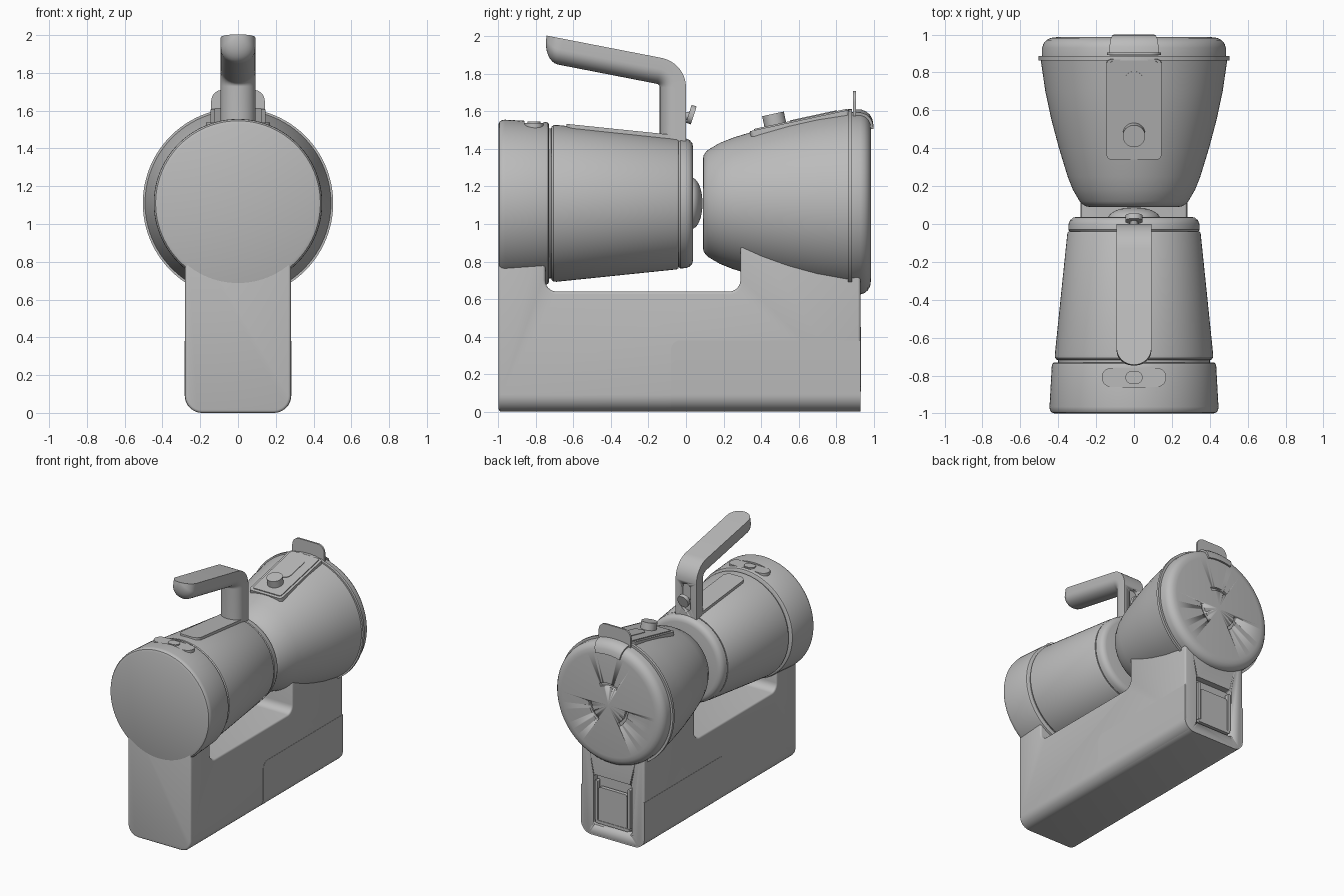
import bpy, bmesh
from math import sin, cos, pi, radians, sqrt
from mathutils import Matrix, Vector

if "Cube" in bpy.data.objects:
    bpy.data.objects.remove(bpy.data.objects["Cube"])

AXIS = 1.11  # height of the barrel axis
grey = bpy.data.materials.new("plain grey")
grey.use_nodes = True
grey.diffuse_color = (0.5, 0.5, 0.5, 1)
grey.node_tree.nodes["Principled BSDF"].inputs["Base Color"].default_value = (0.5, 0.5, 0.5, 1)


def finish(name, bm, angle=32):
    bmesh.ops.recalc_face_normals(bm, faces=bm.faces)
    mesh = bpy.data.meshes.new(name)
    bm.to_mesh(mesh)
    bm.free()
    obj = bpy.data.objects.new(name, mesh)
    bpy.context.collection.objects.link(obj)
    mesh.materials.append(grey)
    bpy.ops.object.select_all(action="DESELECT")
    obj.select_set(True)
    bpy.context.view_layer.objects.active = obj
    bpy.ops.object.shade_smooth_by_angle(angle=radians(angle))
    return obj


def skin(name, rings, loop=False):
    """Join equal rings of points into a surface, closing the ends."""
    bm = bmesh.new()
    rows = [[bm.verts.new(p) for p in ring] for ring in rings]
    n = len(rows[0])
    for a, b in zip(rows, rows[1:] + rows[:1] if loop else rows[1:]):
        for i in range(n):
            j = (i + 1) % n
            bm.faces.new((a[i], a[j], b[j], b[i]))
    if not loop:
        bm.faces.new(rows[0])
        bm.faces.new(rows[-1])
    return finish(name, bm)


def around(y, r, a):
    return (r * sin(a), y, AXIS + r * cos(a))


def revolve(name, profile, n=96):
    """Turn a (y, radius) profile about the barrel axis."""
    return skin(name, [[around(y, r, 2 * pi * i / n) for i in range(n)] for y, r in profile])


def sector(name, profile, start, end, n=10):
    """Sweep a closed (y, radius) profile through part of a turn, in degrees from the top."""
    return skin(name, [[around(y, r, radians(start + (end - start) * i / n)) for y, r in profile]
                       for i in range(n + 1)])


def rounded(w, h, r, n=8):
    """Rounded rectangle outline with half sizes w and h."""
    pts = []
    for k, (sx, sy) in enumerate(((1, 1), (-1, 1), (-1, -1), (1, -1))):
        for i in range(n + 1):
            a = pi / 2 * (k + i / n)
            pts.append((sx * (w - r) + r * cos(a), sy * (h - r) + r * sin(a)))
    return pts


def plate(name, outline, low, high, place, tilt=0):
    """Extrude an outline along its local z, tilt it about x and place it."""
    m = Matrix.Translation(place) @ Matrix.Rotation(radians(tilt), 4, "X")
    return skin(name, [[m @ Vector((u, v, w)) for u, v in outline] for w in (low, high)])


def cut(obj, cutter, keep=False):
    mod = obj.modifiers.new("cut", "BOOLEAN")
    mod.operation, mod.object, mod.solver = "DIFFERENCE", cutter, "EXACT"
    bpy.context.view_layer.objects.active = obj
    bpy.ops.object.modifier_apply(modifier="cut")
    if not keep:
        bpy.data.objects.remove(cutter)


def block(name, profile, half, corner, soft):
    """Extrude a (y, z) profile across x, with round lower corners and soft edges."""
    bm = bmesh.new()
    face = bm.faces.new([bm.verts.new((-half, y, z)) for y, z in profile])
    ext = bmesh.ops.extrude_face_region(bm, geom=[face])
    bmesh.ops.translate(bm, vec=(2 * half, 0, 0),
                        verts=[v for v in ext["geom"] if isinstance(v, bmesh.types.BMVert)])
    bmesh.ops.recalc_face_normals(bm, faces=bm.faces)
    floor = min(z for _, z in profile) + 0.001
    low = [e for e in bm.edges if all(v.co.z < floor for v in e.verts)
           and abs(e.verts[0].co.x - e.verts[1].co.x) < 0.001]
    bmesh.ops.bevel(bm, geom=low, offset=corner, segments=9, profile=0.5, affect="EDGES")
    if soft:
        sharp = [e for e in bm.edges if e.calc_face_angle(0) > 0.6]
        bmesh.ops.bevel(bm, geom=sharp, offset=soft, segments=3, profile=0.5, affect="EDGES")
    return finish(name, bm)


def arc(cy, cz, r, a0, a1, n=6):
    return [(cy + r * cos(radians(a0 + (a1 - a0) * i / n)),
             cz + r * sin(radians(a0 + (a1 - a0) * i / n))) for i in range(n + 1)]


# Base with two columns that run up into the barrels
base = block("base", [(-0.999, 0), (0.93, 0), (0.93, 1), (0.29, 1)]
             + arc(0.23, 0.7, 0.06, 0, -90) + arc(-0.69, 0.7, 0.06, 270, 180)
             + [(-0.75, 1), (-0.999, 1)], 0.28, 0.09, 0.014)
door = block("battery_door", [(-0.08, 0.001), (0.929, 0.001), (0.929, 0.38)]
             + arc(-0.03, 0.33, 0.05, 90, 180), 0.282, 0.09, 0)

# Latch in the rear of the base
recess = plate("recess_cutter", rounded(0.17, 0.2, 0.02), -0.025, 0.05, (0, 0.93, 0.29), 90)
recess.location.y += 0.0
cut(base, recess, keep=True)
cut(door, recess)
for side in (-1, 1):
    plate("latch_rail", rounded(0.012, 0.16, 0.01), -0.003, 0.03,
          (side * 0.145, 0.93, 0.29), 90)
plate("latch_panel", rounded(0.125, 0.14, 0.015), 0.0, 0.03, (0, 0.93, 0.26), 90)
plate("latch_lip", rounded(0.15, 0.012, 0.01), -0.004, 0.03, (0, 0.93, 0.12), 90)

# Front barrel
cap = revolve("front_cap", [(-1, 0.001), (-1, 0.42), (-0.994, 0.436), (-0.982, 0.444), (-0.965, 0.446),
                            (-0.75, 0.434), (-0.736, 0.43), (-0.73, 0.42), (-0.73, 0.001)])
cut(cap, plate("oval_cutter", rounded(0.17, 0.05, 0.049), 0, 0.1, (0, -0.81, 1.533)))
plate("oval_plate", rounded(0.17, 0.05, 0.049), -0.05, 0.003, (0, -0.81, 1.535))
plate("oval_button", rounded(0.045, 0.034, 0.033), -0.02, 0.012, (0, -0.81, 1.535))
revolve("front_neck", [(-0.75, 0.001), (-0.75, 0.4), (-0.7, 0.4), (-0.7, 0.001)])
revolve("front_barrel", [(-0.72, 0.001), (-0.72, 0.395), (-0.716, 0.409), (-0.706, 0.417), (-0.69, 0.418),
                         (-0.05, 0.352), (-0.04, 0.346), (-0.04, 0.001)])
revolve("barrel_ring", [(-0.045, 0.001), (-0.045, 0.335), (-0.03, 0.347), (0, 0.345), (0.02, 0.337),
                        (0.033, 0.322), (0.038, 0.3), (0.038, 0.001)])
revolve("dome", [(0.03 + 0.058 * sin(pi / 2 * i / 8), 0.001 + 0.135 * cos(pi / 2 * i / 8))
                 for i in range(9)])
plate("barrel_panel", rounded(0.088, 0.3, 0.05), -0.04, 0.012, (0, -0.34, 1.491), -5.9)

# Rear bowl, rim and lid
revolve("rear_bowl", [(0.09, 0.001), (0.09, 0.235), (0.094, 0.256), (0.105, 0.273), (0.12, 0.287),
                      (0.18, 0.322), (0.25, 0.35), (0.4, 0.396), (0.55, 0.436), (0.7, 0.468),
                      (0.87, 0.493), (0.87, 0.001)])
revolve("rim", [(0.864, 0.001), (0.864, 0.504), (0.886, 0.504), (0.886, 0.001)])
lid = revolve("rear_lid", [(0.88, 0.001), (0.88, 0.486), (0.93, 0.485), (0.952, 0.478), (0.97, 0.463),
                           (0.982, 0.44), (0.986, 0.41), (0.986, 0.001)])
for middle in (0, 120, 240):
    cut(lid, sector("slot_cutter", [(0.965, 0.15), (0.965, 0.175), (1.05, 0.175), (1.05, 0.15)],
                    middle - 27, middle + 27))

# Clip over the lid with its finger tab
sector("lid_clip", [(0.89, 0.45), (0.89, 0.502), (0.935, 0.5), (0.96, 0.49), (0.98, 0.473),
                    (0.994, 0.448), (1, 0.41), (0.97, 0.41)], -15, 15, 16)
plate("finger_tab", rounded(0.142, 0.09, 0.06), -0.007, 0.007, (0, 0.898, 1.62), 90)

# Switch panel on top of the bowl
TILT = 12.2
panel = Matrix.Translation((0, 0.605, 1.548)) @ Matrix.Rotation(radians(TILT), 4, "X")
for name, w, h, r, v, low, high in (
        ("switch_frame", 0.145, 0.27, 0.025, 0, -0.03, 0.004),
        ("switch_panel", 0.125, 0.255, 0.015, 0.008, -0.02, 0.011),
        ("switch_track", 0.05, 0.128, 0.049, 0.08, -0.02, 0.015),
        ("switch_knob", 0.059, 0.059, 0.058, -0.13, -0.02, 0.068)):
    plate(name, rounded(w, h, r), low, high, panel @ Vector((0, v, 0)), TILT)

# Handle: a section flat outside and round inside, swept up the stem and along the arm
section = [(-0.092, 0), (0.092, 0)] + [(0.092 * cos(pi * i / 16), 0.06 + 0.08 * sin(pi * i / 16))
                                       for i in range(17)]
BEND, TURN, REACH, TIP = 0.16, radians(79), 0.625, 0.09
path = [(0, 1.4, 0, 1)]
for i in range(11):
    a = TURN * i / 10
    path.append((BEND * cos(a) - BEND, 1.728 + BEND * sin(a), a, 1))
y0, z0 = path[-1][:2]
for i in range(9):
    a = pi / 2 * i / 8
    run = REACH - TIP + TIP * sin(a)
    path.append((y0 - run * sin(TURN), z0 + run * cos(TURN), TURN, max(cos(a), 0.02)))
handle = skin("handle", [[(u * s, y - d * s * cos(a), z - d * s * sin(a)) for u, d in section]
                         for y, z, a, s in path])
cut(handle, plate("slot_cutter", rounded(0.042, 0.11, 0.041), -0.05, 0.025, (0, 0, 1.6), 90))

# Slide button in the handle slot
plate("slide_stem", rounded(0.02, 0.02, 0.019), -0.045, 0.03, (0, 0.0, 1.575), -80)
plate("slide_button", rounded(0.046, 0.05, 0.044), -0.014, 0.014, (0, 0.028, 1.583), 72)
